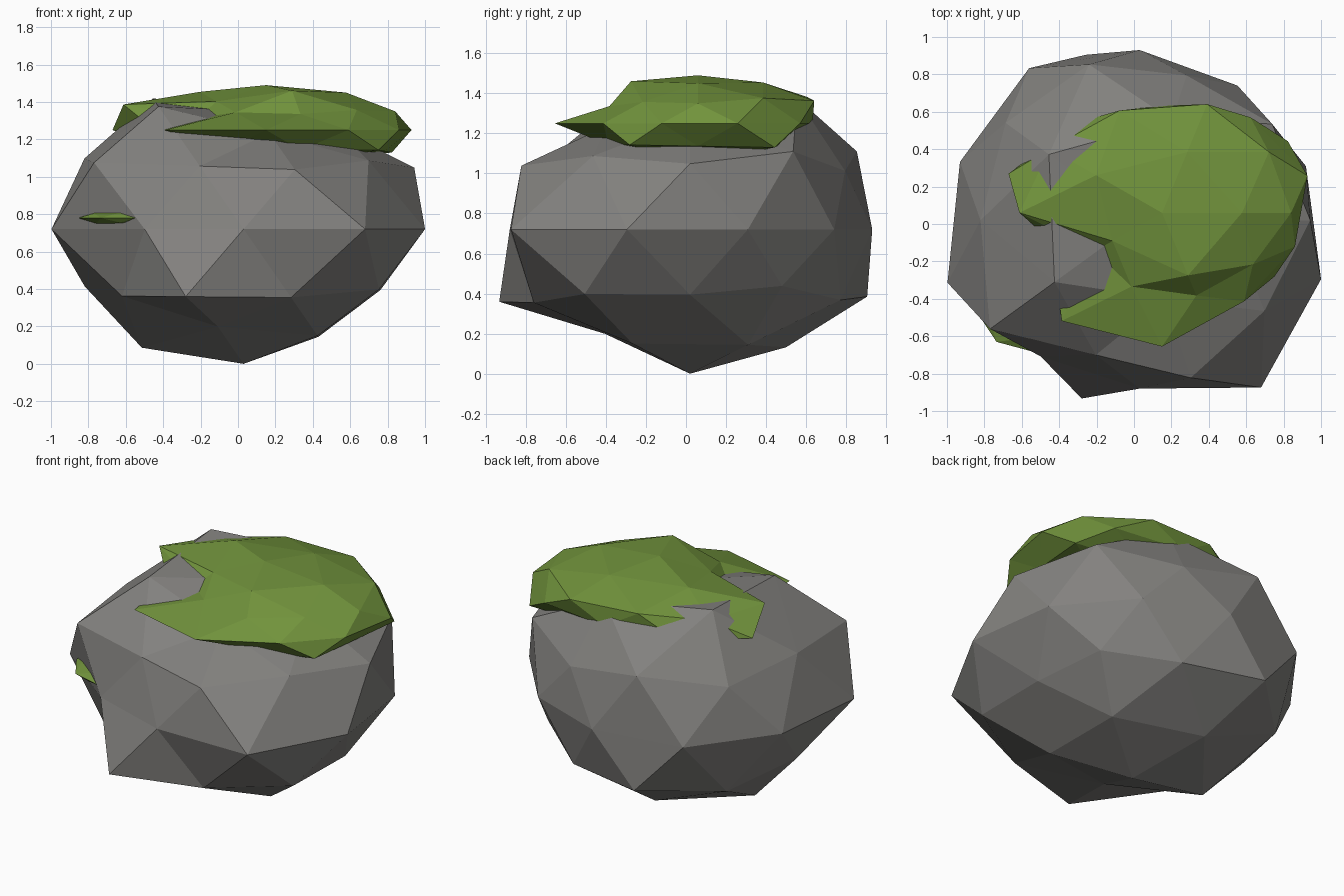
import bpy, bmesh, math

if "Cube" in bpy.data.objects:
    bpy.data.objects.remove(bpy.data.objects["Cube"])


def material(name, color):
    m = bpy.data.materials.new(name)
    m.diffuse_color = (*color, 1)
    m.use_nodes = True
    m.node_tree.nodes["Principled BSDF"].inputs["Base Color"].default_value = m.diffuse_color
    return m


def lump(name, center, scale, rings, mat):
    """Faceted icosphere; each ring (bottom to top) lists radial factors by angle."""
    bm = bmesh.new()
    bmesh.ops.create_icosphere(bm, subdivisions=2, radius=1)
    levels = {}
    for v in bm.verts:
        levels.setdefault(round(v.co.z, 2) + 0.0, []).append(v)
    for level, factors in zip(sorted(levels), rings):
        ring = sorted(levels[level],
                      key=lambda v: (math.degrees(math.atan2(v.co.y, v.co.x)) + 1) % 360)
        for v, f in zip(ring, factors):
            v.co *= f
    for v in bm.verts:
        v.co = [c + s * p for c, s, p in zip(center, scale, v.co)]
    mesh = bpy.data.meshes.new(name)
    bm.to_mesh(mesh)
    bm.free()
    mesh.materials.append(mat)
    obj = bpy.data.objects.new(name, mesh)
    bpy.context.collection.objects.link(obj)
    return obj


stone = material("stone_grey", (0.225, 0.22, 0.21))
green = material("moss_green", (0.165, 0.29, 0.045))

# Boulder
lump("boulder", (0.03, 0.02, 0.72), (1, 1, 0.72), [
    [1.0],
    [0.94, 0.96, 1.035, 0.85, 0.93],
    [0.86, 0.93, 1.0, 0.945, 0.965],
    [0.875, 1.04, 0.95, 1.12, 1.0],
    [0.935, 0.89, 0.91, 1.005, 1.01, 1.08, 0.90, 0.90, 1.105, 1.02],
    [1.02, 0.91, 0.99, 1.105, 0.99],
    [1.03, 1.03, 1.0, 0.89, 0.97],
    [0.9, 1.07, 1.14, 1.07, 0.84],
    [0.88],
], stone)

# Moss cap lying over the top
lump("moss_cap", (0.15, 0.06, 1.25), (0.83, 0.65, 0.24), [
    [0.5],
    [0.8, 0.7, 0.6, 0.6, 0.8],
    [0.9, 0.8, 0.7, 0.6, 0.85],
    [1.12, 0.85, 0.8, 0.7, 1.0],
    [0.985, 0.97, 0.88, 0.92, 1.04, 0.75, 1.1, 1.1, 0.9, 0.9],
    [0.93, 1.05, 1.0, 0.6, 0.8],
    [1.0, 1.04, 1.08, 0.75, 0.85],
    [0.98, 1.0, 1.0, 0.75, 1.03],
    [1.0],
], green)

# Small moss patch poking out of the side
lump("moss_patch", (-0.55, -0.35, 0.78), (0.3, 0.33, 0.055), [
    [1], [1] * 5, [1] * 5, [1] * 5,
    [1, 1, 1, 1, 1, 1.05, 1.05, 1, 0.9, 0.9],
], green)
